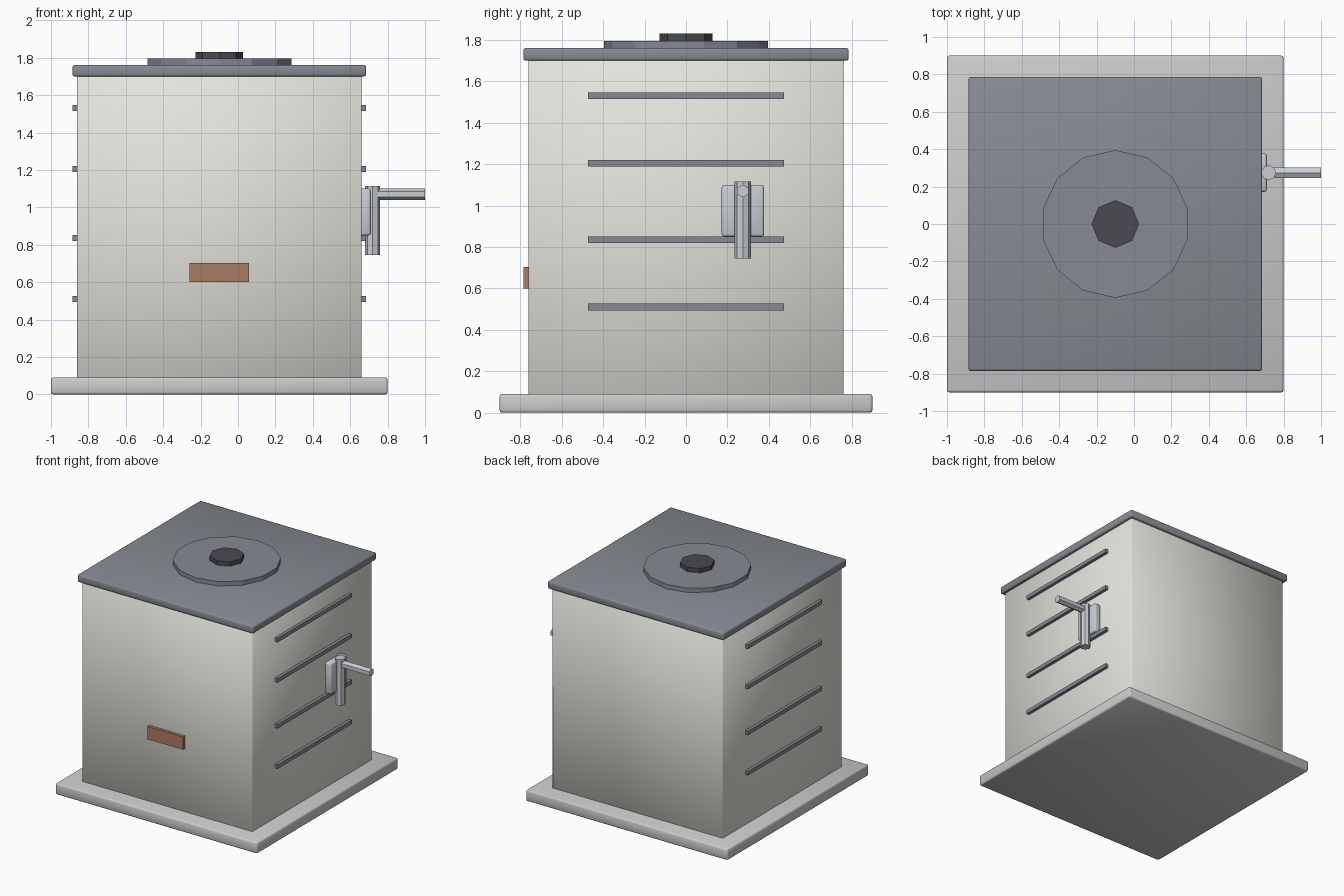
import bpy
from math import pi

if "Cube" in bpy.data.objects:
    bpy.data.objects.remove(bpy.data.objects["Cube"])


def material(name, rgb):
    m = bpy.data.materials.new(name)
    m.diffuse_color = (*rgb, 1)
    m.use_nodes = True
    m.node_tree.nodes["Principled BSDF"].inputs["Base Color"].default_value = m.diffuse_color
    return m


CREAM = material("cream", (0.78, 0.78, 0.73))
STONE = material("stone", (0.55, 0.55, 0.55))
SLATE = material("slate", (0.24, 0.26, 0.29))
DARK = material("dark", (0.07, 0.07, 0.08))
STEEL = material("steel", (0.58, 0.61, 0.65))
BROWN = material("brown", (0.40, 0.20, 0.12))


def finish(name, mat, bevel=0, segments=1):
    ob = bpy.context.object
    ob.name = name
    ob.data.materials.append(mat)
    if bevel:
        mod = ob.modifiers.new("bevel", 'BEVEL')
        mod.width = bevel
        mod.segments = segments
        bpy.ops.object.shade_smooth()
    return ob


def box(name, x, y, z, mat, bevel=0, segments=1):
    """Box from (min, max) ranges on each axis."""
    ranges = (x, y, z)
    bpy.ops.mesh.primitive_cube_add(size=1, location=[(a + b) / 2 for a, b in ranges])
    bpy.context.object.scale = [b - a for a, b in ranges]
    bpy.ops.object.transform_apply(location=False, rotation=False, scale=True)
    return finish(name, mat, bevel, segments)


def cylinder(name, sides, radius, depth, loc, mat, rot=(0, 0, 0), bevel=0):
    bpy.ops.mesh.primitive_cylinder_add(vertices=sides, radius=radius, depth=depth,
                                        location=loc, rotation=rot)
    return finish(name, mat, bevel)


# Plinth, cabinet body and lid
box("base", (-1.0, 0.8), (-0.9, 0.9), (0, 0.09), STONE, 0.012, 2)
box("body", (-0.86, 0.66), (-0.76, 0.76), (0.08, 1.71), CREAM, 0.004)
box("lid", (-0.885, 0.685), (-0.785, 0.785), (1.70, 1.76), SLATE, 0.01, 2)

# Round cover and its cap
cylinder("lid_disc", 14, 0.395, 0.04, (-0.1, 0, 1.775), SLATE)
cylinder("lid_cap", 8, 0.127, 0.05, (-0.1, 0, 1.805), DARK)

# Vent slats on both sides
for i, z in enumerate((0.51, 0.835, 1.205, 1.53)):
    for side, x in (("left", (-0.885, -0.85)), ("right", (0.65, 0.685))):
        box(f"vent_slat_{side}_{i + 1}", x, (-0.472, 0.472), (z - 0.016, z + 0.016), SLATE)

# Front plate
box("front_plate", (-0.26, 0.06), (-0.785, -0.75), (0.60, 0.703), BROWN)

# Latch on the right side
box("latch_plate", (0.65, 0.71), (0.172, 0.377), (0.85, 1.10), STEEL, 0.012, 2)
cylinder("latch_post", 8, 0.04, 0.37, (0.72, 0.274, 0.93), STEEL)
cylinder("latch_lever", 6, 0.031, 0.28, (0.86, 0.274, 1.07), STEEL, (0, pi / 2, 0))
# Roll the lever so its hexagon points up
lever = bpy.context.object
lever.rotation_euler = (0, pi / 2, 0)
bpy.ops.object.transform_apply(location=False, rotation=True, scale=False)
lever.rotation_euler = (pi / 2, 0, 0)
